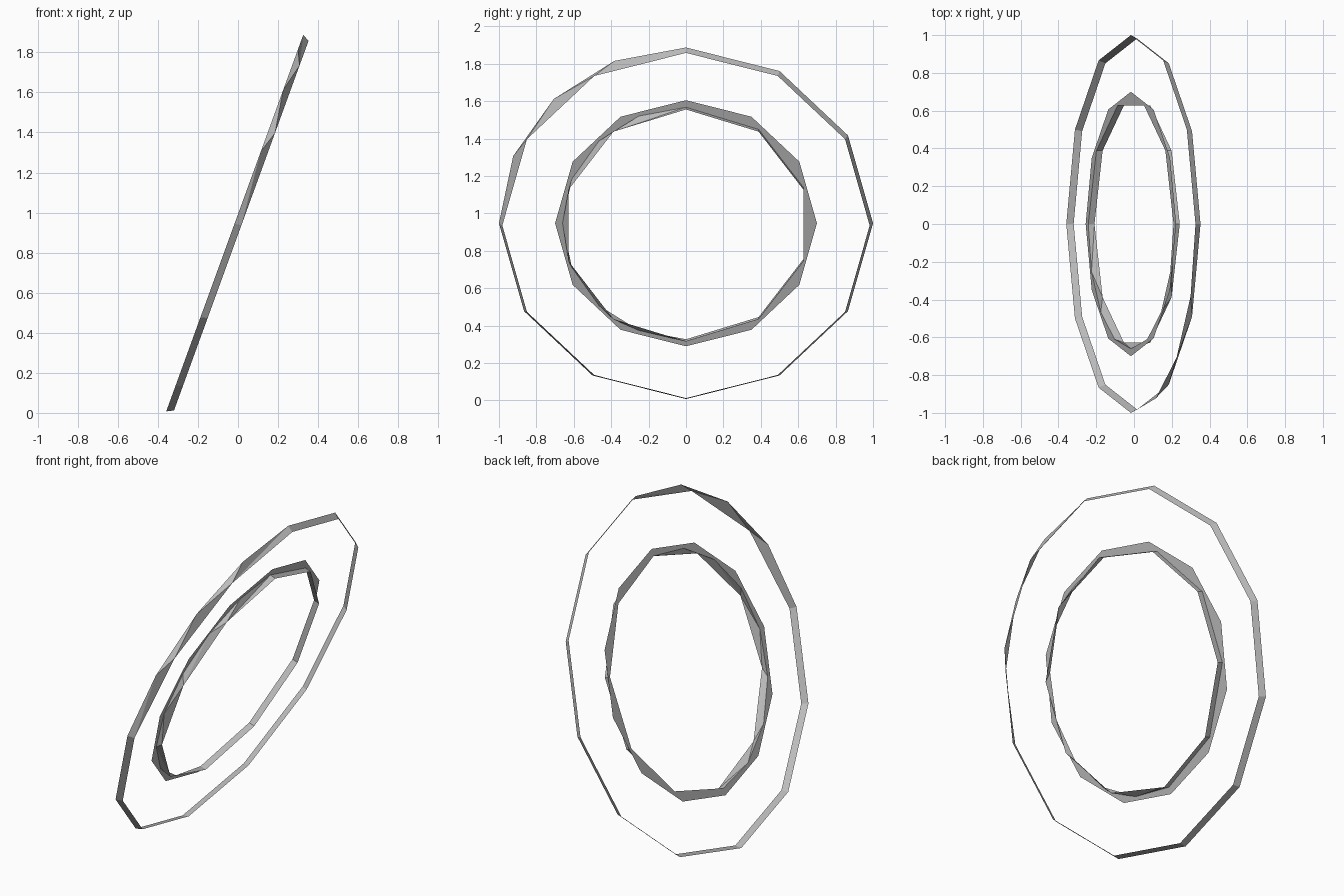
import bpy
import bmesh
from math import radians, sin, cos

cube = bpy.data.objects.get("Cube")
if cube:
    bpy.data.objects.remove(cube, do_unlink=True)

grey = bpy.data.materials.new("plain grey")
grey.use_nodes = True
grey.diffuse_color = (0.5, 0.5, 0.5, 1)
grey.node_tree.nodes["Principled BSDF"].inputs["Base Color"].default_value = grey.diffuse_color

TILT = radians(20)
CENTRE_Z = 0.941
HALF = 0.0175          # half the band width along the ring axis


def angles(sides, fine_start=None, fine_end=None):
    """Corner angles of a polygon, with 16-sided steps in one arc."""
    step = 360 / sides
    out = [i * step for i in range(sides + 1)]
    if fine_start is not None:
        out = [a for a in out if a <= fine_start or a >= fine_end]
        out += [i * 22.5 for i in range(17) if fine_start < i * 22.5 < fine_end]
    return sorted(out)


def loop(bm, degs, radius, depth):
    """A closed loop of corners in the tilted ring plane."""
    verts = []
    for d in degs[:-1]:
        a = radians(d)
        up = radius * cos(a)
        verts.append(bm.verts.new((up * sin(TILT) + depth * cos(TILT),
                                   radius * sin(a),
                                   CENTRE_Z + up * cos(TILT) - depth * sin(TILT))))
    return degs, verts + verts[:1]


def bridge(bm, first, second):
    """Join two loops with differing corner counts."""
    (da, va), (db, vb) = first, second
    i = j = 0
    while i < len(da) - 1 or j < len(db) - 1:
        na = da[i + 1] if i < len(da) - 1 else 999
        nb = db[j + 1] if j < len(db) - 1 else 999
        if abs(da[i] - db[j]) < 0.01 and abs(na - nb) < 0.01:
            bm.faces.new((va[i], va[i + 1], vb[j + 1], vb[j]))
            i, j = i + 1, j + 1
        elif na <= nb + 0.01:
            bm.faces.new((va[i], va[i + 1], vb[j]))
            i += 1
        else:
            bm.faces.new((va[i], vb[j + 1], vb[j]))
            j += 1


def make_ring(name, loops):
    bm = bmesh.new()
    made = [loop(bm, *spec) for spec in loops]
    for a, b in zip(made, made[1:]):
        bridge(bm, a, b)
    bmesh.ops.recalc_face_normals(bm, faces=bm.faces)
    mesh = bpy.data.meshes.new(name)
    bm.to_mesh(mesh)
    bm.free()
    mesh.materials.append(grey)
    obj = bpy.data.objects.new(name, mesh)
    bpy.context.collection.objects.link(obj)


# Outer band: slightly conical, finer along one upper quarter of its back edge
make_ring("outer_ring", [(angles(12, 270, 360), 1.0, -HALF),
                         (angles(12), 0.982, HALF)])

# Inner ring: flat flange at the back and a short wall inside it
make_ring("inner_ring", [(angles(12), 0.7, -HALF),
                         (angles(10, 180, 360), 0.66, -HALF),
                         (angles(10), 0.66, HALF)])
